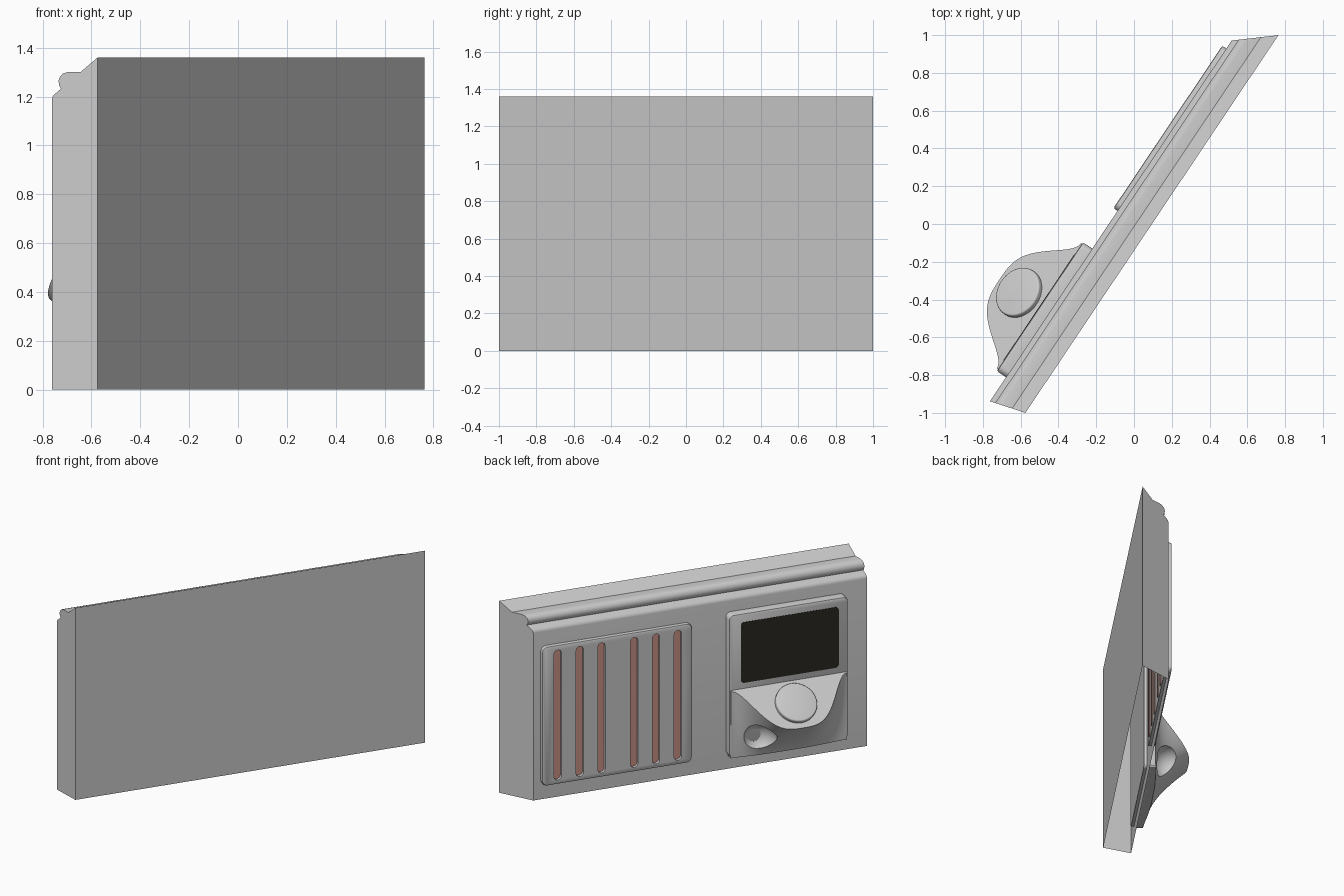
import bpy, bmesh, math
from mathutils import Matrix, Vector

if "Cube" in bpy.data.objects:
    bpy.data.objects.remove(bpy.data.objects["Cube"])

# Local frame: s along the slab, t outward from its back, z up; then turned into place
U, N = Vector((0.5566, 0.8308, 0)), Vector((-0.8308, 0.5566, 0))
FRAME = Matrix(((U.x, N.x, 0, -0.575), (U.y, N.y, 0, -1.0), (0, 0, 1, 0), (0, 0, 0, 1)))


def material(name, rgb):
    m = bpy.data.materials.new(name)
    m.diffuse_color = (*rgb, 1)
    m.use_nodes = True
    m.node_tree.nodes["Principled BSDF"].inputs["Base Color"].default_value = m.diffuse_color
    return m


def finish(name, bm, mat=None, fix=True):
    if fix:
        bmesh.ops.recalc_face_normals(bm, faces=bm.faces)
    me = bpy.data.meshes.new(name)
    bm.to_mesh(me)
    bm.free()
    ob = bpy.data.objects.new(name, me)
    bpy.context.collection.objects.link(ob)
    ob.matrix_world = FRAME
    if mat:
        me.materials.append(mat)
    return ob


def smooth(ob, angle=35):
    bpy.ops.object.select_all(action='DESELECT')
    ob.select_set(True)
    bpy.context.view_layer.objects.active = ob
    bpy.ops.object.shade_smooth_by_angle(angle=math.radians(angle))


def cut(ob, cutter):
    mod = ob.modifiers.new("cut", 'BOOLEAN')
    mod.operation, mod.object, mod.solver = 'DIFFERENCE', cutter, 'EXACT'
    cutter.hide_render = True
    bpy.context.view_layer.objects.active = ob
    bpy.ops.object.modifier_apply(modifier=mod.name)
    bpy.data.objects.remove(cutter)


def loft(bm, rings):
    rows = [[bm.verts.new(p) for p in r] for r in rings]
    for a, b in zip(rows, rows[1:]):
        for i in range(len(a)):
            j = (i + 1) % len(a)
            bm.faces.new((a[i], a[j], b[j], b[i]))
    bm.faces.new(rows[0])
    bm.faces.new(rows[-1])


def plate(bm, s0, s1, z0, z1, t0, t1, r, edge=0.0):
    """Rounded rectangle standing out from t0 to t1, with a softened front edge."""
    def ring(t, k):
        pts = []
        for cs, cz, q in ((s1 - r, z1 - r, 0), (s0 + r, z1 - r, 1), (s0 + r, z0 + r, 2), (s1 - r, z0 + r, 3)):
            for i in range(7):
                a = math.pi / 2 * (q + i / 6)
                pts.append((cs + (r - k) * math.cos(a), t, cz + (r - k) * math.sin(a)))
        return pts
    rings = [ring(t0, 0)]
    if edge:
        rings += [ring(t1 - edge, 0), ring(t1 - edge * 0.3, edge * 0.3)]
    rings.append(ring(t1, edge))
    loft(bm, rings)


def end_low(t):
    return -0.28 * t


def end_high(t):
    return 2.407 - 0.85 * t


# Slab housing with sloped top and open underside
bm = bmesh.new()
prof = [(0, 0), (0, 1.36), (0.19, 1.2), (0.19, 0)]
loft(bm, [[(f(t), t, z) for t, z in prof] for f in (end_low, end_high)])
bmesh.ops.recalc_face_normals(bm, faces=bm.faces)
soft = [e for e in bm.edges if all(v.co.y > 0.18 for v in e.verts)
        and all(v.co.z > 1 for v in e.verts)]
bmesh.ops.bevel(bm, geom=soft, offset=0.014, segments=3, affect='EDGES', profile=0.5)
under = [f for f in bm.faces if all(abs(v.co.z) < 1e-4 for v in f.verts)]
bmesh.ops.delete(bm, geom=under, context='FACES')
smooth(finish("housing", bm, fix=False))

# Rounded rail along the sloped top
bm = bmesh.new()
prof = [(0.066, 1.3), (0.125, 1.3), (0.143, 1.295), (0.156, 1.282), (0.162, 1.265),
        (0.16, 1.245), (0.148, 1.225), (0.1, 1.22), (0.066, 1.25)]
loft(bm, [[(f(t), t, z) for t, z in prof] for f in (end_low, end_high)])
smooth(finish("top_rail", bm))

# Grille panel with six slots, coloured strips at their floor
red = material("slot_red", (0.62, 0.3, 0.25))
bm = bmesh.new()
plate(bm, 1.16, 2.195, 0.1, 1.085, 0.17, 0.216, 0.04, 0.01)
grille = finish("grille_panel", bm)
slots, strips = bmesh.new(), bmesh.new()
for s in (1.26, 1.41, 1.56, 1.785, 1.935, 2.087):
    plate(slots, s - 0.025, s + 0.025, 0.13, 1.05, 0.15, 0.25, 0.0245)
    plate(strips, s - 0.025, s + 0.025, 0.13, 1.05, 0.165, 0.196, 0.0245)
cut(grille, finish("slot_cutter", slots))
smooth(grille)
smooth(finish("slot_strips", strips, red))

# Control panel and dark screen
bm = bmesh.new()
plate(bm, 0.1, 0.92, 0.1, 1.11, 0.17, 0.25, 0.035, 0.012)
smooth(finish("control_panel", bm))
bm = bmesh.new()
plate(bm, 0.165, 0.84, 0.62, 1.05, 0.24, 0.252, 0.025)
smooth(finish("screen", bm, material("screen_black", (0.022, 0.02, 0.016))))

# Bulging console: bell-shaped sloped top, flank sweeping back to the panel
SLOPE, MID, HALF = 0.856, 0.51, 0.4
bm = bmesh.new()
rings = []
for i in range(49):
    d = abs(i - 24) / 24
    s = MID + HALF * (i - 24) / 24
    b = 0.006 + 0.251 * (1 - d ** 3.2) ** 2.2
    rim = 0.58 - SLOPE * b
    ring = [(s, 0.2, 0.1), (s, 0.2, 0.58), (s, 0.25, 0.58)]
    for k in range(13):
        v = k / 12
        ring.append((s, 0.25 + b * (0.08 + 0.92 * (1 - v) ** 1.3), rim + (0.1 - rim) * v))
    rings.append(ring)
loft(bm, rings)
console = finish("console", bm)

# Scooped dish in one flank
bm = bmesh.new()
bmesh.ops.create_uvsphere(bm, u_segments=32, v_segments=20, radius=0.115,
                          matrix=Matrix.Translation((0.75, 0.355, 0.24)))
cut(console, finish("scoop_cutter", bm))
smooth(console)

# Round button on the sloped console top
bm = bmesh.new()
axis = Vector((0, SLOPE, 1)).normalized()
tilt = axis.to_track_quat('Z', 'Y').to_matrix().to_4x4()
at = Vector((MID, 0.375, 0.58 - SLOPE * 0.125)) + axis * 0.005
place = Matrix.Translation(at) @ tilt
bmesh.ops.create_cone(bm, cap_ends=True, segments=48, radius1=0.137, radius2=0.137, depth=0.05)
rim_edges = [e for e in bm.edges if all(v.co.z > 0 for v in e.verts)]
bmesh.ops.bevel(bm, geom=rim_edges, offset=0.01, segments=3, affect='EDGES', profile=0.5)
bmesh.ops.transform(bm, matrix=place, verts=bm.verts)
smooth(finish("button", bm))
